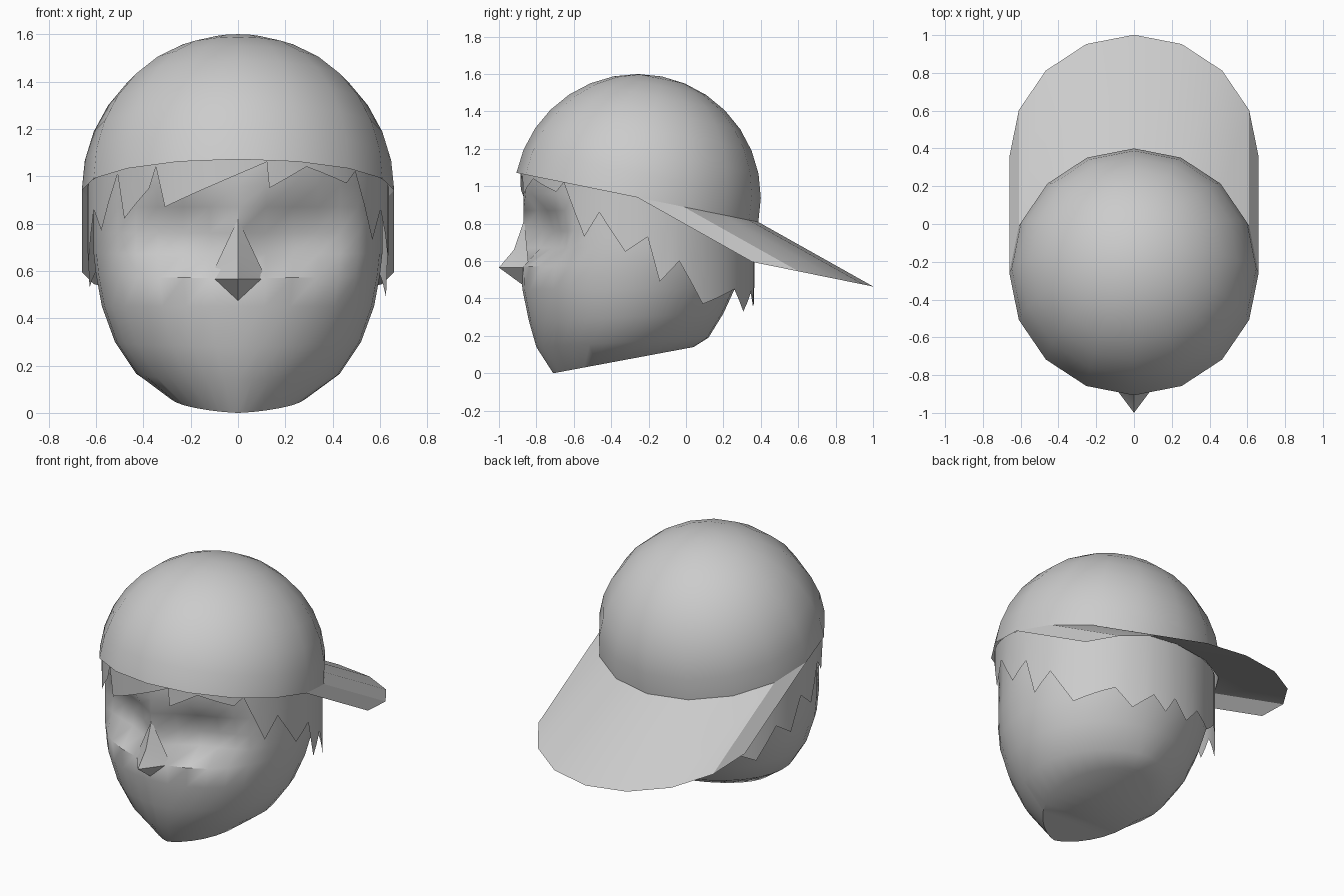
import bpy, bmesh
from math import sin, cos, pi, radians
from mathutils import Vector, Matrix

cube = bpy.data.objects.get("Cube")
if cube:
    bpy.data.objects.remove(cube, do_unlink=True)

grey = bpy.data.materials.new("plain_grey")
grey.use_nodes = True
grey.diffuse_color = (0.6, 0.6, 0.6, 1)
for node in grey.node_tree.nodes:
    if node.type == 'BSDF_PRINCIPLED':
        node.inputs["Base Color"].default_value = (0.6, 0.6, 0.6, 1)


def finish(name, bm, angle=40, outward=True):
    """Turn a bmesh into a smooth object that keeps its sharp edges."""
    if outward:
        bmesh.ops.recalc_face_normals(bm, faces=bm.faces[:])
    mesh = bpy.data.meshes.new(name)
    bm.to_mesh(mesh)
    bm.free()
    mesh.materials.append(grey)
    mesh.shade_smooth()
    mesh.set_sharp_from_angle(angle=radians(angle))
    obj = bpy.data.objects.new(name, mesh)
    bpy.context.collection.objects.link(obj)
    return obj


def bridge(bm, low, high, closed):
    """Join two rows of vertices with quads."""
    n = len(low)
    for i in range(n if closed else n - 1):
        j = (i + 1) % n
        bm.faces.new((low[i], low[j], high[j], high[i]))


# Cap dome: a tilted hemisphere, higher at the front
R = 0.66
CENTRE = Vector((0, -0.26, 0.94))
tilt = Matrix.Translation(CENTRE) @ Matrix.Rotation(radians(-11.5), 4, 'X')
bm = bmesh.new()
bmesh.ops.create_uvsphere(bm, u_segments=16, v_segments=16, radius=R)
bmesh.ops.delete(bm, geom=[v for v in bm.verts if v.co.z < -0.01], context='VERTS')
bm.transform(tilt)
finish("cap_dome", bm, outward=False)

# Brim: the back half of the rim swept backwards and down
bm = bmesh.new()
sweep = Vector((0, 0.615, -0.345))
rim = [tilt @ Vector((R * cos(i * pi / 8), R * sin(i * pi / 8), 0)) for i in range(9)]
inner = [bm.verts.new(p) for p in rim]
outer = [bm.verts.new(p + sweep) for p in rim]
bridge(bm, outer, inner, False)
finish("cap_brim", bm, 30, outward=False)

# Head: stacked rings, each given as
# front y, front z, back y, back z, half width, pointedness, eye socket depth
levels = [
    (-0.71, 0.00, 0.04, 0.14, 0.29, 1.4, 0),
    (-0.80, 0.14, 0.12, 0.19, 0.43, 1.2, 0),
    (-0.84, 0.28, 0.20, 0.32, 0.52, 1.05, 0),
    (-0.875, 0.45, 0.26, 0.45, 0.575, 1, 0),
    (-0.88, 0.57, 0.32, 0.60, 0.60, 1, 0),
    (-0.87, 0.67, 0.34, 0.68, 0.61, 1, 0.9),
    (-0.87, 0.76, 0.34, 0.76, 0.61, 1, 1),
    (-0.87, 0.87, 0.34, 0.87, 0.61, 1, 0.7),
    (-0.87, 0.96, 0.34, 0.96, 0.61, 1, 0),
    (-0.86, 1.10, 0.33, 1.10, 0.60, 1, 0),
]
SEG = 32
socket = {1: 0.09, 2: 0.12, 3: 0.10, 4: 0.06}
bm = bmesh.new()
rows = []
for yf, zf, yb, zb, half, power, depth in levels:
    row = []
    for i in range(SEG):
        a = 2 * pi * i / SEG
        t = (1 - cos(a)) / 2
        s = sin(a)
        x = half * abs(s) ** power * (1 if s >= 0 else -1)
        y = yf + (yb - yf) * t + depth * socket.get(min(i, SEG - i), 0)
        row.append(bm.verts.new((x, y, zf + (zb - zf) * t)))
    rows.append(row)
for low, high in zip(rows, rows[1:]):
    bridge(bm, low, high, True)
bm.faces.new(rows[0])
bm.faces.new(rows[-1])
bmesh.ops.triangulate(bm, faces=[f for f in bm.faces if len(f.verts) > 4])
finish("head", bm, 42)

# Nose: a small wedge with a ridge
bm = bmesh.new()
tip, ridge, top, under = [bm.verts.new(p) for p in (
    (0, -1, 0.565), (0, -0.92, 0.66), (0, -0.865, 0.82), (0, -0.87, 0.47))]
for side in (-1, 1):
    wing = bm.verts.new((side * 0.12, -0.84, 0.565))
    for a, b in ((tip, ridge), (ridge, top), (under, tip)):
        bm.faces.new((a, b, wing))
finish("nose", bm, 25)

# Hair: a band under the cap whose lower edge zigzags;
# each point is degrees round from the front towards the left, and height
right_side = [(-180, 0.46), (-172, 0.35), (-163, 0.46), (-152, 0.40), (-140, 0.50),
              (-122, 0.41), (-110, 0.60), (-100, 0.53), (-92, 0.73), (-82, 0.64),
              (-73, 0.86), (-65, 0.77), (-53, 1.01), (-49, 0.82), (-36, 0.95),
              (-33, 1.04), (-29, 0.87)]
left_side = [(11, 1.06), (12, 0.95), (27, 1.04), (46, 0.97), (51, 1.02), (63, 0.73),
             (71, 0.86), (84, 0.65), (95, 0.73), (101, 0.49), (111, 0.60),
             (124, 0.37), (146, 0.45), (155, 0.33), (167, 0.44), (174, 0.35),
             (180, 0.46)]
zigzag = right_side + left_side
bm = bmesh.new()
upper, lower = [], []


def hair_column(deg, z):
    a = radians(deg)
    x, y = 0.637 * sin(a), -0.26 - 0.625 * cos(a)
    rim_z = CENTRE.z - 0.2 * (y - CENTRE.y) + 0.012
    upper.append(bm.verts.new((x, y, rim_z)))
    lower.append(bm.verts.new((x, y, min(z, rim_z - 0.01))))


for (a0, z0), (a1, z1) in zip(zigzag, zigzag[1:]):
    steps = max(1, round((a1 - a0) / 6))
    for k in range(steps):
        f = k / steps
        hair_column(a0 + (a1 - a0) * f, z0 + (z1 - z0) * f)
bridge(bm, lower, upper, True)
finish("hair", bm, 40, outward=False)
